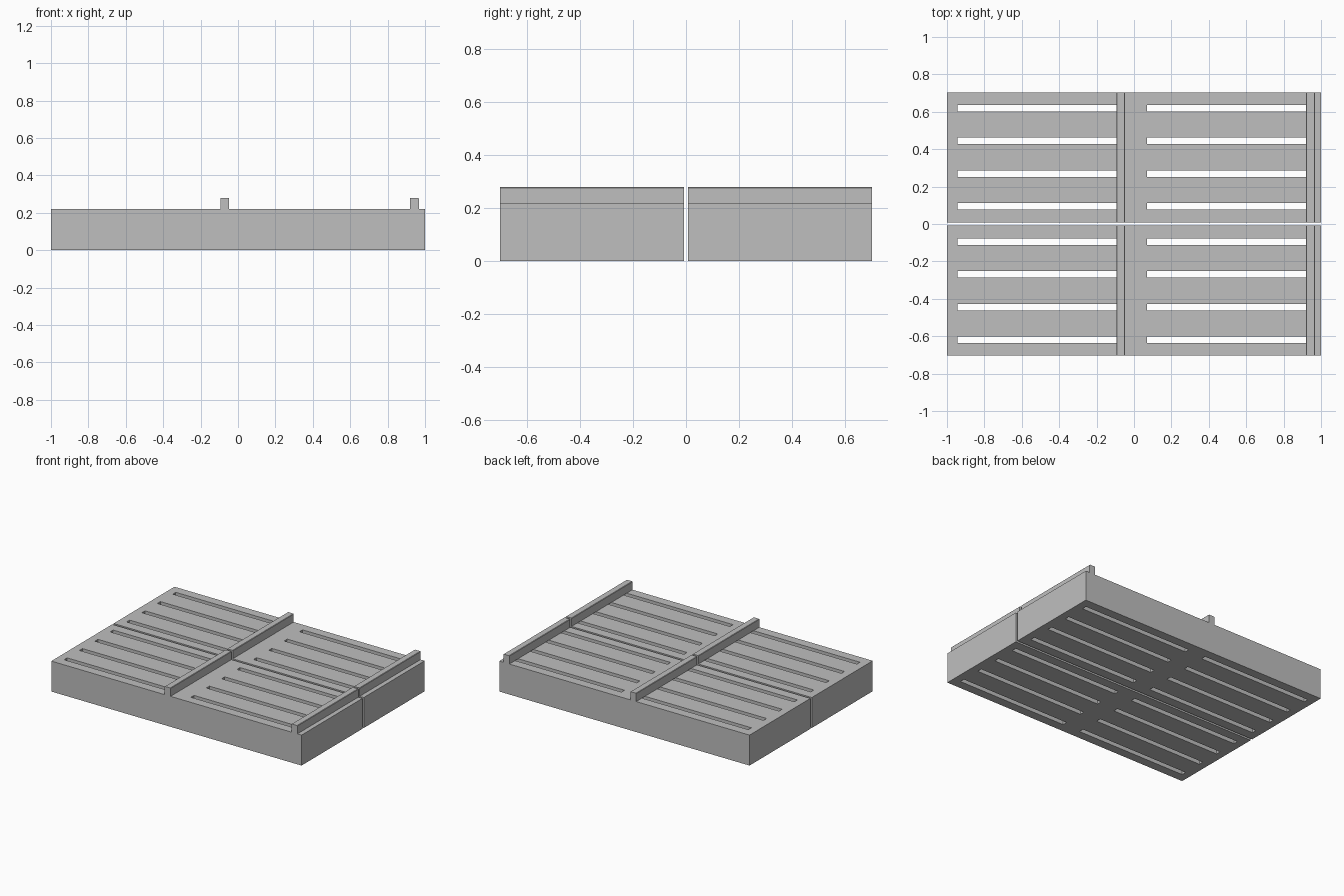
import bpy, bmesh

if "Cube" in bpy.data.objects:
    bpy.data.objects.remove(bpy.data.objects["Cube"])

GAP, HALF_Y = 0.008, 0.703            # inner and outer edge of each half
DECK_TOP, RAIL_TOP = 0.22, 0.28
SLOT_X = (0.07, 0.944)                # slot ends, mirrored in x
SLOT_Y = [0.094 + 0.1753 * i for i in range(4)]
SLOT_HALF = 0.0175

grey = bpy.data.materials.new("concrete grey")
grey.diffuse_color = (0.52, 0.52, 0.52, 1)
grey.use_nodes = True
grey.node_tree.nodes["Principled BSDF"].inputs["Base Color"].default_value = grey.diffuse_color


def finish(bm, name):
    bmesh.ops.recalc_face_normals(bm, faces=bm.faces)
    mesh = bpy.data.meshes.new(name)
    bm.to_mesh(mesh)
    bm.free()
    mesh.materials.append(grey)
    obj = bpy.data.objects.new(name, mesh)
    bpy.context.collection.objects.link(obj)
    return obj


def slatted_panel(name, side):
    """Thick slab with two columns of through slots: a grid with cells left out, extruded."""
    xs = [-1, -SLOT_X[1], -SLOT_X[0], SLOT_X[0], SLOT_X[1], 1]
    ys = [GAP]
    for y in SLOT_Y:
        ys += [y - SLOT_HALF, y + SLOT_HALF]
    ys.append(HALF_Y)
    bm = bmesh.new()
    grid = [[bm.verts.new((x, side * y, 0)) for x in xs] for y in ys]
    for j in range(len(ys) - 1):
        for i in range(len(xs) - 1):
            if j % 2 == 1 and i in (1, 3):
                continue                # open slot
            bm.faces.new((grid[j][i], grid[j][i + 1],
                          grid[j + 1][i + 1], grid[j + 1][i]))
    top = bmesh.ops.extrude_face_region(bm, geom=bm.faces[:])["geom"]
    bmesh.ops.translate(bm, vec=(0, 0, DECK_TOP),
                        verts=[g for g in top if isinstance(g, bmesh.types.BMVert)])
    return finish(bm, name)


def rail(name, x0, side):
    """Raised bar running across one panel, with finely eased top edges."""
    x1, c = x0 + 0.047, 0.003
    profile = [(x0, DECK_TOP), (x1, DECK_TOP), (x1, RAIL_TOP - c),
               (x1 - c, RAIL_TOP), (x0 + c, RAIL_TOP), (x0, RAIL_TOP - c)]
    bm = bmesh.new()
    face = bm.faces.new([bm.verts.new((x, side * GAP, z)) for x, z in profile])
    end = bmesh.ops.extrude_face_region(bm, geom=[face])["geom"]
    bmesh.ops.translate(bm, vec=(0, side * (HALF_Y - GAP), 0),
                        verts=[g for g in end if isinstance(g, bmesh.types.BMVert)])
    return finish(bm, name)


# Two matching halves, each with a middle rail and an end rail
for label, side in (("front", -1), ("back", 1)):
    slatted_panel(label + "_slatted_panel", side)
    rail(label + "_middle_rail", -0.094, side)
    rail(label + "_end_rail", 0.92, side)
